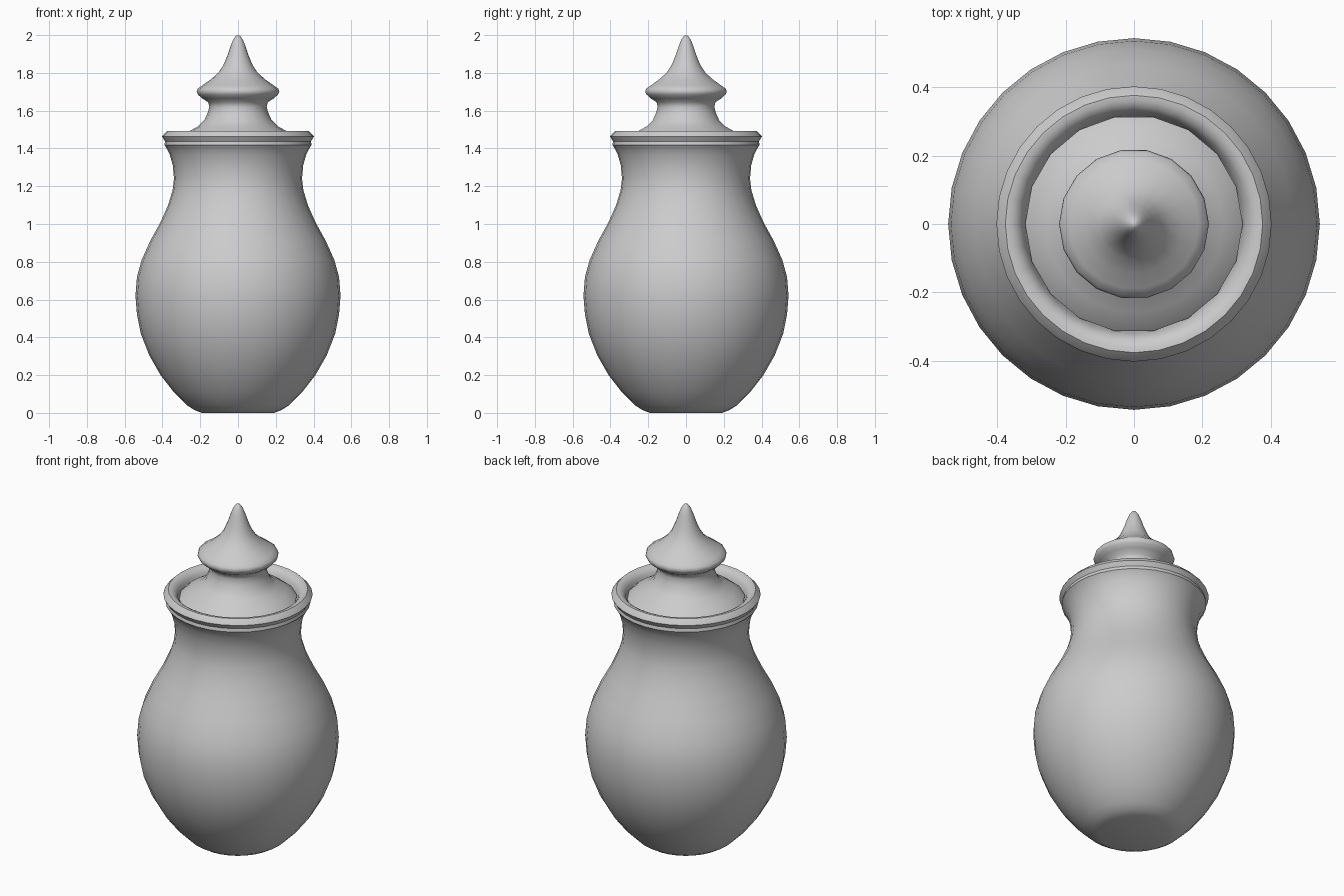
import bpy, bmesh, math


def lathe(name, profile, sides, angle):
    """Spin an (r, z) profile around z; points with r = 0 become poles."""
    bm = bmesh.new()
    rings = []
    for r, z in profile:
        count = 1 if r == 0 else sides
        rings.append([bm.verts.new((r * math.cos(2 * math.pi * i / sides),
                                    r * math.sin(2 * math.pi * i / sides), z))
                      for i in range(count)])
    for a, b in zip(rings, rings[1:]):
        for i in range(sides):
            j = (i + 1) % sides
            corners = [a[i % len(a)], a[j % len(a)], b[j % len(b)], b[i % len(b)]]
            bm.faces.new(list(dict.fromkeys(corners)))
    bmesh.ops.recalc_face_normals(bm, faces=bm.faces)
    mesh = bpy.data.meshes.new(name)
    bm.to_mesh(mesh)
    bm.free()
    obj = bpy.data.objects.new(name, mesh)
    bpy.context.collection.objects.link(obj)
    bpy.ops.object.select_all(action='DESELECT')
    obj.select_set(True)
    bpy.context.view_layer.objects.active = obj
    bpy.ops.object.shade_smooth_by_angle(angle=math.radians(angle))
    return obj


# Hollow jar: foot, belly, neck, lip, then back down the inner wall
outer = [(0, 0.005), (0.19, 0.0), (0.23, 0.015), (0.27, 0.04), (0.34, 0.11),
         (0.41, 0.20), (0.47, 0.305), (0.515, 0.42), (0.535, 0.52), (0.543, 0.62),
         (0.535, 0.72), (0.51, 0.81), (0.465, 0.91), (0.41, 1.01), (0.37, 1.10),
         (0.346, 1.18), (0.339, 1.24), (0.345, 1.31), (0.362, 1.37), (0.385, 1.413)]
lip = [(0.39, 1.418), (0.386, 1.437), (0.402, 1.463), (0.398, 1.47), (0.376, 1.492),
       (0.36, 1.491), (0.342, 1.482), (0.328, 1.465), (0.32, 1.44)]
inner = [(0.30, 1.36), (0.295, 1.24), (0.33, 1.10), (0.42, 0.91), (0.49, 0.72),
         (0.498, 0.62), (0.47, 0.42), (0.37, 0.20), (0.24, 0.06), (0, 0.05)]
lathe("jar", outer + lip + inner, 32, 40)

# Lid with waisted knob and pointed finial
lid = [(0, 1.43), (0.316, 1.43), (0.318, 1.445), (0.30, 1.462), (0.26, 1.49),
       (0.21, 1.518), (0.178, 1.55), (0.16, 1.59), (0.152, 1.62), (0.158, 1.645),
       (0.19, 1.665), (0.212, 1.685), (0.219, 1.70), (0.214, 1.716), (0.19, 1.733),
       (0.145, 1.765), (0.105, 1.80), (0.078, 1.84), (0.057, 1.89), (0.04, 1.94),
       (0.026, 1.975), (0.012, 1.995), (0, 2.0)]
lathe("lid", lid, 18, 50)
